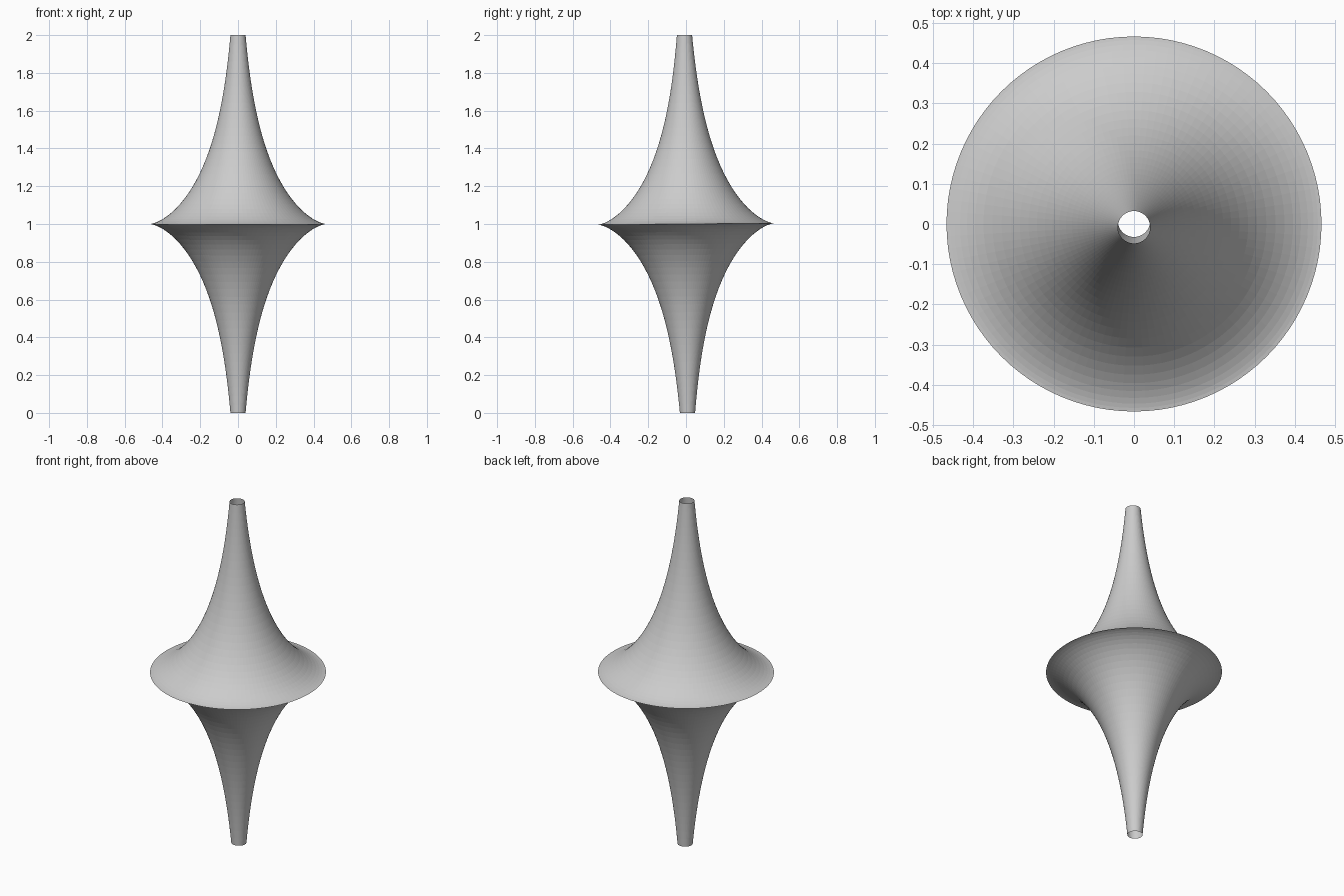
import bpy, bmesh, math

if "Cube" in bpy.data.objects:
    bpy.data.objects.remove(bpy.data.objects["Cube"])

SEGMENTS, STEPS = 96, 64
T_END = math.pi
A = 1.0 / (T_END - math.tanh(T_END))  # rim radius that gives a half-height of 1

# Tractrix profile revolved around z: two open horns meeting at a sharp rim
bm = bmesh.new()
rings = []
for i in range(STEPS + 1):
    t = -T_END + 2 * T_END * i / STEPS
    r, z = A / math.cosh(t), A * (t - math.tanh(t))
    rings.append([bm.verts.new((r * math.cos(2 * math.pi * k / SEGMENTS),
                                r * math.sin(2 * math.pi * k / SEGMENTS), z))
                  for k in range(SEGMENTS)])
for low, high in zip(rings, rings[1:]):
    for k in range(SEGMENTS):
        n = (k + 1) % SEGMENTS
        bm.faces.new((low[k], low[n], high[n], high[k]))

mesh = bpy.data.meshes.new("double_horn")
bm.to_mesh(mesh)
bm.free()

# Stand it on the ground with the very slight forward lean
horn = bpy.data.objects.new("double_horn", mesh)
bpy.context.collection.objects.link(horn)
horn.location.z = 1.0
horn.rotation_euler.x = 0.008
